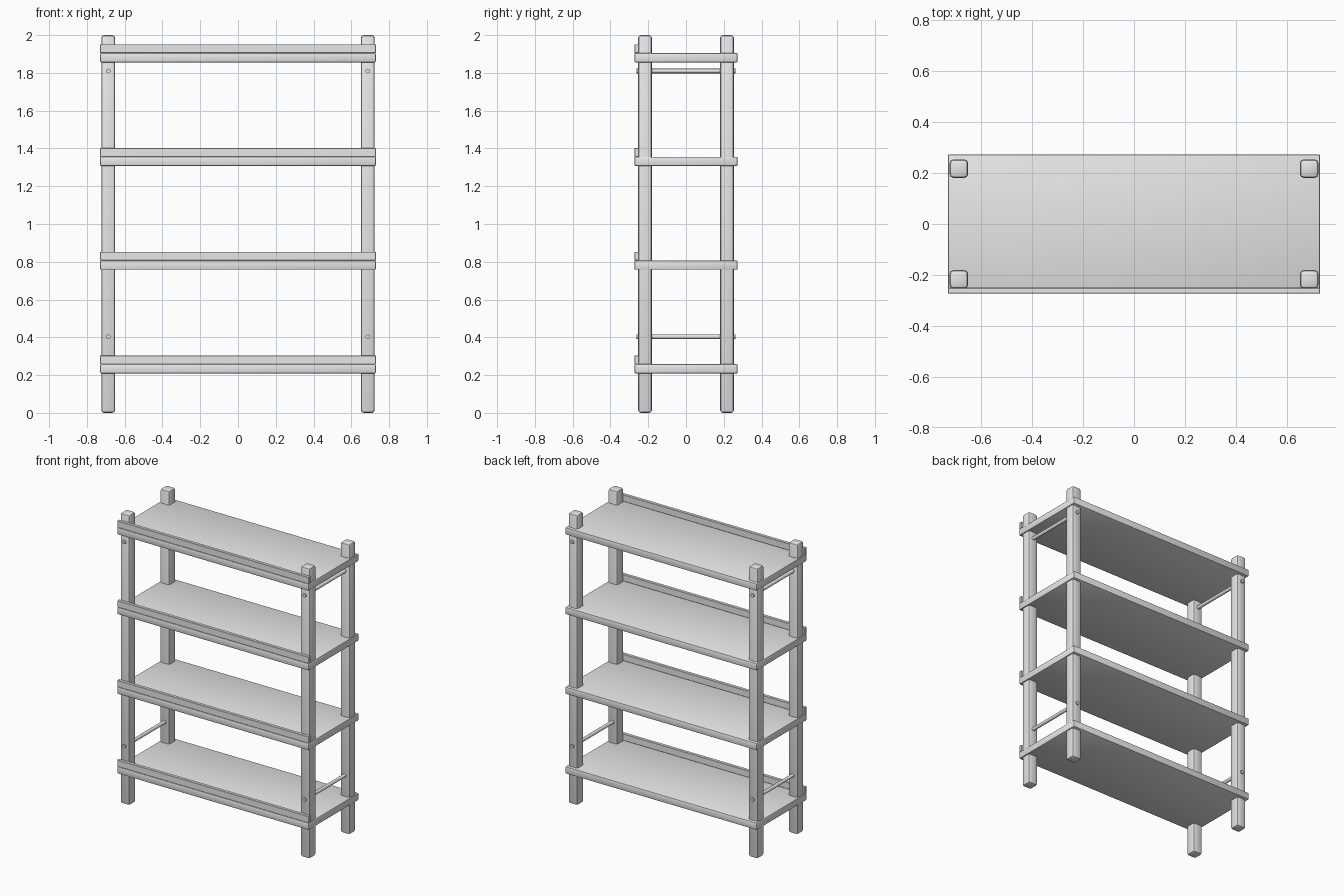
import bpy
import bmesh

if "Cube" in bpy.data.objects:
    bpy.data.objects.remove(bpy.data.objects["Cube"], do_unlink=True)

# One plain grey finish for the whole unit
grey = bpy.data.materials.new("light grey")
grey.use_nodes = True
GREY = (0.8, 0.8, 0.8, 1)
grey.diffuse_color = GREY
grey.node_tree.nodes["Principled BSDF"].inputs["Base Color"].default_value = GREY

WIDTH, DEPTH = 1.46, 0.546
POST_X, POST_Y, POST_SIZE = 0.687, 0.217, 0.072
SHELF_THICK, RAIL_THICK, RAIL_HEIGHT = 0.049, 0.023, 0.046


def finish(name, bm, location):
    mesh = bpy.data.meshes.new(name)
    bm.to_mesh(mesh)
    bm.free()
    mesh.materials.append(grey)
    obj = bpy.data.objects.new(name, mesh)
    obj.location = location
    bpy.context.collection.objects.link(obj)
    bpy.ops.object.select_all(action="DESELECT")
    obj.select_set(True)
    bpy.context.view_layer.objects.active = obj
    bpy.ops.object.shade_smooth_by_angle()
    return obj


def block(name, size, location, bevel, segments=2):
    bm = bmesh.new()
    bmesh.ops.create_cube(bm, size=1)
    bmesh.ops.scale(bm, vec=size, verts=bm.verts)
    bmesh.ops.bevel(bm, geom=bm.edges[:], offset=bevel, segments=segments,
                    profile=0.5, affect="EDGES", clamp_overlap=True)
    return finish(name, bm, location)


def rod(name, radius, length, location):
    bm = bmesh.new()
    bmesh.ops.create_cone(bm, cap_ends=True, segments=16, radius1=radius,
                          radius2=radius, depth=length)
    for v in bm.verts:
        v.co.y, v.co.z = v.co.z, -v.co.y
    return finish(name, bm, location)


# Corner posts and the cross rods joining each side pair
for side, sx in (("left", 1), ("right", -1)):
    for end, sy in (("front", -1), ("back", 1)):
        block(f"{end}_{side}_post", (POST_SIZE, POST_SIZE, 2),
              (sx * POST_X, sy * POST_Y, 1), 0.014)
    for level, z in (("lower", 0.403), ("upper", 1.81)):
        rod(f"{level}_{side}_rod", 0.012, 0.526, (sx * POST_X, 0, z))

# Four shelves, each with a lip rail along the front edge
for i in range(4):
    bottom = 0.209 + i * 0.549
    top = bottom + SHELF_THICK
    block(f"shelf_{i + 1}", (WIDTH, DEPTH, SHELF_THICK),
          (0, 0, bottom + SHELF_THICK / 2), 0.006)
    block(f"front_rail_{i + 1}", (WIDTH, RAIL_THICK, RAIL_HEIGHT),
          (0, (RAIL_THICK - DEPTH) / 2, top + RAIL_HEIGHT / 2), 0.002, 1)
